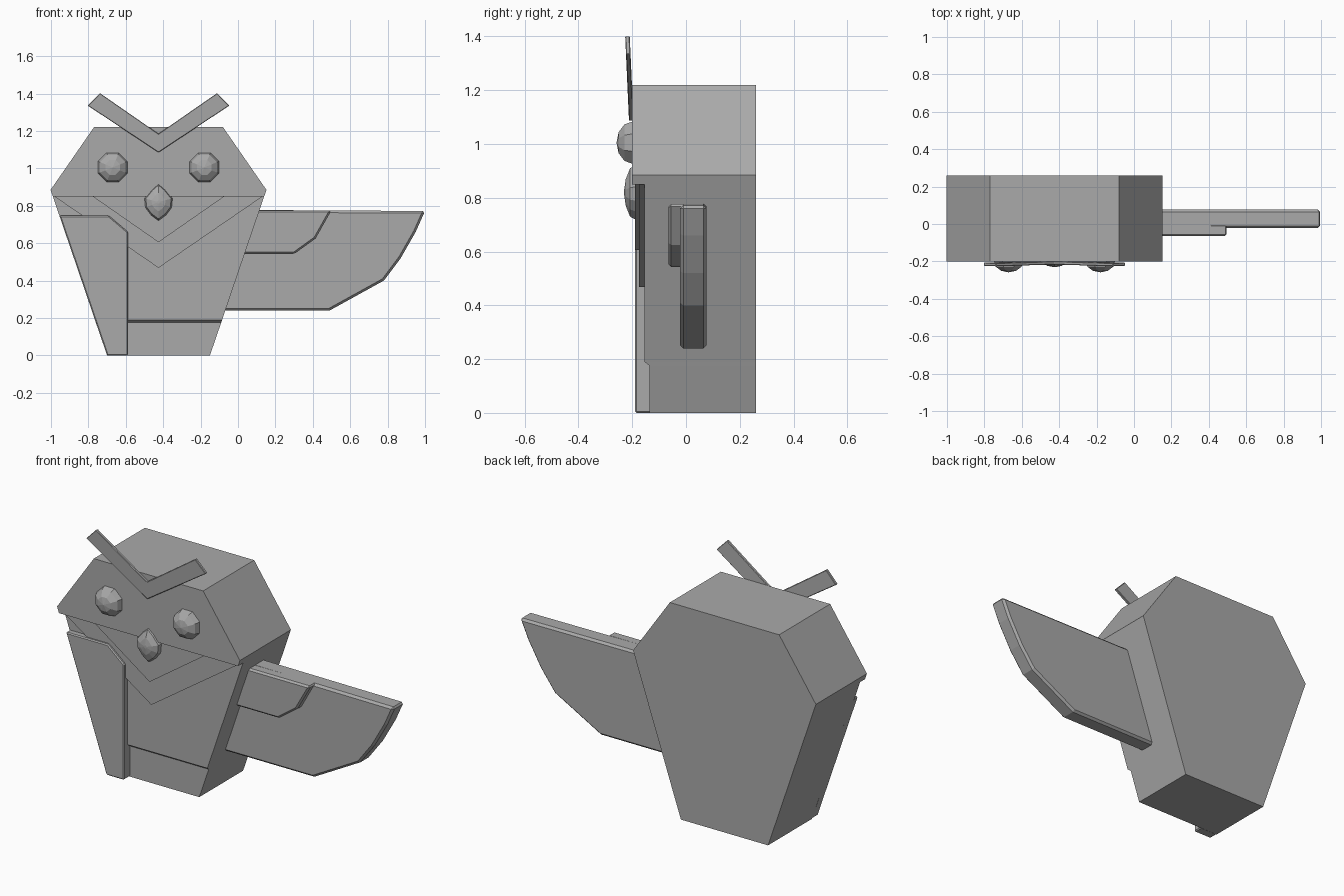
import bpy
import bmesh
from mathutils import Matrix

default = bpy.data.objects.get("Cube")
if default:
    bpy.data.objects.remove(default, do_unlink=True)

CX = -0.425   # centre line of the body

grey = bpy.data.materials.new("plain grey")
grey.use_nodes = True
COLOUR = (0.4, 0.4, 0.4, 1)
grey.diffuse_color = COLOUR
grey.node_tree.nodes["Principled BSDF"].inputs["Base Color"].default_value = COLOUR


def finish(name, bm, bevel=0):
    bmesh.ops.recalc_face_normals(bm, faces=bm.faces)
    mesh = bpy.data.meshes.new(name)
    bm.to_mesh(mesh)
    bm.free()
    mesh.materials.append(grey)
    obj = bpy.data.objects.new(name, mesh)
    bpy.context.scene.collection.objects.link(obj)
    if bevel:
        mod = obj.modifiers.new("edge", "BEVEL")
        mod.width = bevel
        mod.segments = 1
        mod.limit_method = "ANGLE"
    return obj


def loft(name, rings, bevel=0):
    """Join rings of 3D points in order and cap both ends."""
    bm = bmesh.new()
    loops = [[bm.verts.new(p) for p in ring] for ring in rings]
    for a, b in zip(loops, loops[1:]):
        for i in range(len(a)):
            j = (i + 1) % len(a)
            bm.faces.new((a[i], a[j], b[j], b[i]))
    bm.faces.new(loops[0])
    bm.faces.new(loops[-1])
    return finish(name, bm, bevel)


def plate(name, outline, front, back, bevel=0, lean=0):
    """Extrude a front-view outline in y, optionally leaning forward with height."""
    base = min(z for x, z in outline)
    return loft(name, [[(x, y - lean * (z - base), z) for x, z in outline]
                       for y in (front, back)], bevel)


# Body: rectangles stacked by height, with stepped feet, belly and head
BACK = 0.26
sections = [(0, 0.275, -0.135), (0.175, 0.335, -0.135), (0.19, 0.34, -0.155),
            (0.85, 0.565, -0.155), (0.85, 0.565, -0.2), (0.885, 0.577, -0.2),
            (1.22, 0.345, -0.2)]
loft("body", [[(CX - w, f, z), (CX + w, f, z), (CX + w, BACK, z), (CX - w, BACK, z)]
              for z, w, f in sections])

# Chest feathers: two layered triangles under the head
for name, half, low, front in (("outer_bib", 0.56, 0.468, -0.175),
                               ("inner_bib", 0.355, 0.605, -0.19)):
    plate(name, [(CX - half, 0.852), (CX, low), (CX + half, 0.852)], front, -0.15)

# Folded wing lying over the front of the right side
plate("folded_wing", [(-0.7, 0), (-0.588, 0), (-0.588, 0.66), (-0.69, 0.747),
                      (-0.955, 0.747)], -0.19, -0.13, 0.006)

# Spread wing with a shorter covert layer
plate("spread_wing", [(-0.15, 0.24), (0.49, 0.24), (0.78, 0.4), (0.87, 0.52),
                      (0.95, 0.66), (1, 0.772), (-0.05, 0.778)], -0.022, 0.077, 0.012)
plate("wing_covert", [(-0.05, 0.542), (0.3, 0.542), (0.415, 0.625), (0.5, 0.776),
                      (-0.05, 0.776)], -0.065, 0, 0.01)

# Brow: one leaning V
plate("brow", [(CX, 1.085), (-0.047, 1.335), (-0.112, 1.402), (CX, 1.185),
               (-0.738, 1.402), (-0.803, 1.335)], -0.212, -0.195, 0.003, 0.045)

# Eyes: flattened faceted domes
for name, x in (("right_eye", -0.67), ("left_eye", -0.18)):
    bm = bmesh.new()
    bmesh.ops.create_uvsphere(bm, u_segments=8, v_segments=6, radius=0.085)
    bmesh.ops.rotate(bm, verts=bm.verts, matrix=Matrix.Rotation(1.5708, 3, "X"))
    bmesh.ops.rotate(bm, verts=bm.verts, matrix=Matrix.Rotation(0.3927, 3, "Y"))
    bmesh.ops.scale(bm, verts=bm.verts, vec=(1, 0.7, 1))
    bmesh.ops.translate(bm, verts=bm.verts, vec=(x, -0.199, 1.005))
    finish(name, bm)

# Beak: faceted diamond narrowing toward the front
half = [(0, 0.1), (0.035, 0.07), (0.075, 0.02), (0.07, -0.03), (0.04, -0.07), (0, -0.1)]
diamond = half + [(-x, z) for x, z in half[-2:0:-1]]
loft("beak", [[(CX + x * s, y, 0.82 + z * s) for x, z in diamond]
              for s, y in ((0.8, -0.17), (1, -0.19), (0.9, -0.208), (0.5, -0.224),
                           (0.1, -0.23))])
